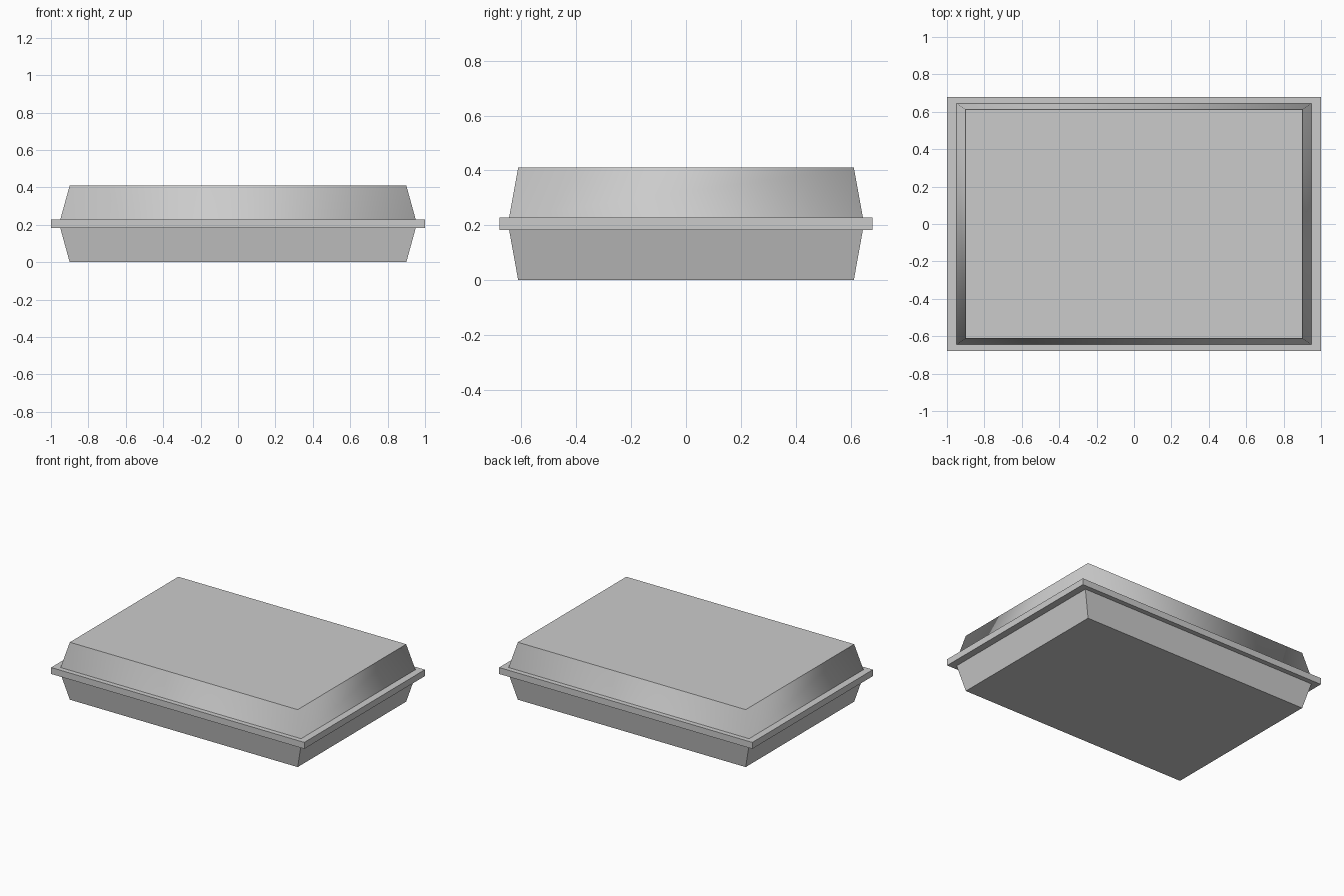
import bpy, bmesh

if "Cube" in bpy.data.objects:
    bpy.data.objects.remove(bpy.data.objects["Cube"])

BOTTOM, RIM_LOW, RIM_HIGH, TOP = 0.0, 0.183, 0.229, 0.41
INNER = (0.95, 0.645)    # half size where the walls meet the rim
OUTER = (1.0, 0.68)      # half size of the rim
FLAT = (0.9, 0.612)      # half size of the top and bottom panels


def loft(name, sections, cap=False, smooth_walls=False):
    """Join rectangles ((half x, half y), z) with walls, optionally capping the last."""
    bm = bmesh.new()
    rings = [[bm.verts.new((sx * hx, sy * hy, z))
              for sx, sy in ((-1, -1), (1, -1), (1, 1), (-1, 1))]
             for (hx, hy), z in sections]
    for a, b in zip(rings, rings[1:]):
        for i in range(4):
            j = (i + 1) % 4
            face = bm.faces.new((a[i], a[j], b[j], b[i]))
            face.smooth = smooth_walls
    if cap:
        panel = bm.faces.new(rings[-1])
        for edge in panel.edges:
            edge.smooth = False
        # Walls rising from low to high already face outward; flip a downward shell
        if sections[-1][1] < sections[0][1]:
            bmesh.ops.reverse_faces(bm, faces=bm.faces[:])
    mesh = bpy.data.meshes.new(name)
    bm.to_mesh(mesh)
    bm.free()
    obj = bpy.data.objects.new(name, mesh)
    bpy.context.collection.objects.link(obj)
    return obj


# Lower tray, flat shaded
loft("base_tray", [(INNER, RIM_LOW), (FLAT, BOTTOM)], cap=True)

# Projecting flange around the seam
loft("rim_flange", [(INNER, RIM_LOW), (OUTER, RIM_LOW),
                    (OUTER, RIM_HIGH), (INNER, RIM_HIGH)])

# Lid, with wall shading running smoothly round the corners
loft("lid", [(INNER, RIM_HIGH), (FLAT, TOP)], cap=True, smooth_walls=True)
